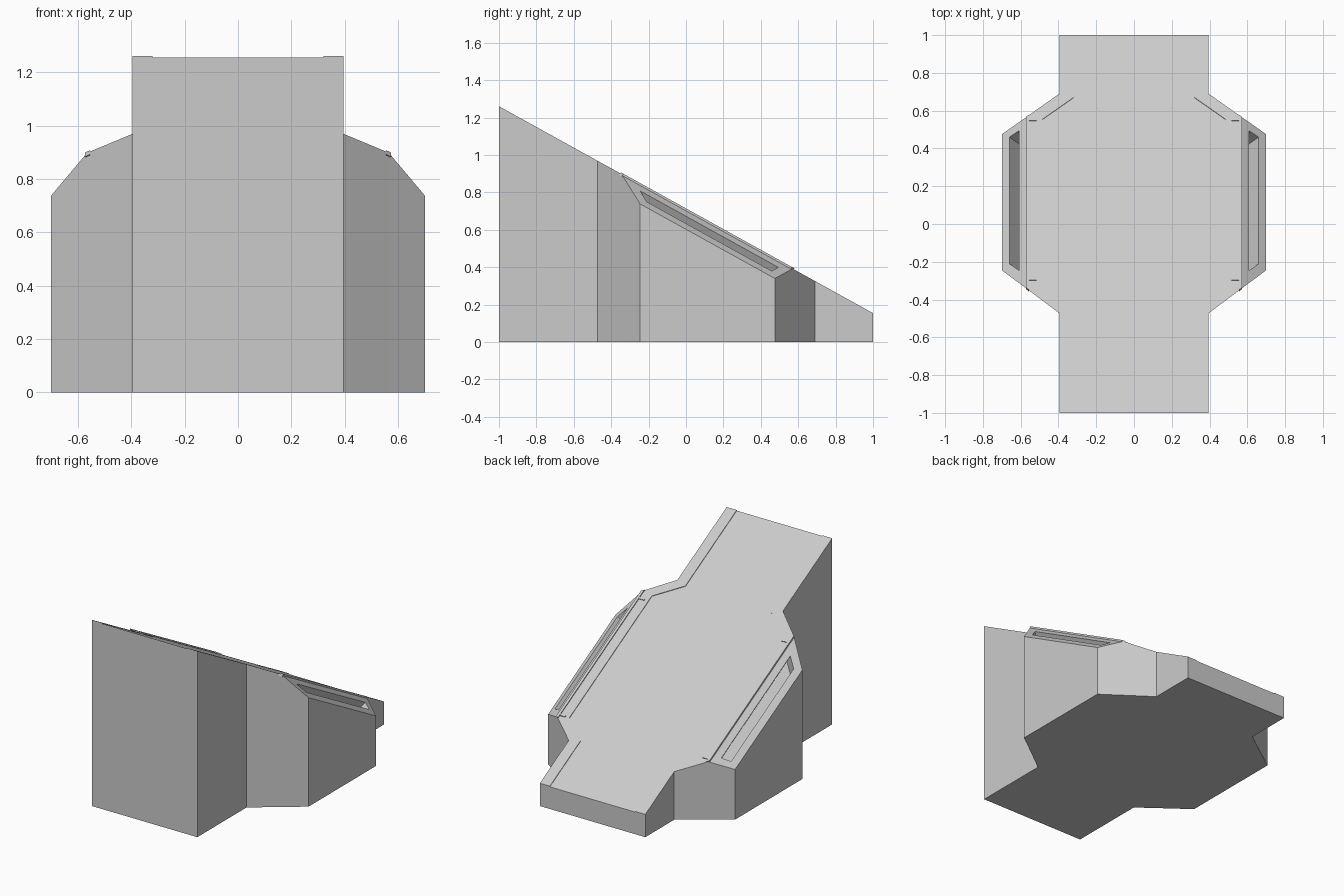
import bpy, bmesh
from mathutils import Vector

if "Cube" in bpy.data.objects:
    bpy.data.objects.remove(bpy.data.objects["Cube"])

SLOPE, MID, DROP, RX = -0.553, 0.7075, 0.778, 0.565


def deck(x, y):
    # Sloping top, falling away more steeply outside the side ridges
    return Vector((x, y, MID + SLOPE * y - DROP * max(0, abs(x) - RX)))


def make(name, verts, faces):
    bm = bmesh.new()
    vs = [bm.verts.new(v) for v in verts]
    for f in faces:
        bm.faces.new([vs[i] for i in f])
    bmesh.ops.recalc_face_normals(bm, faces=bm.faces)
    me = bpy.data.meshes.new(name)
    bm.to_mesh(me)
    bm.free()
    ob = bpy.data.objects.new(name, me)
    bpy.context.collection.objects.link(ob)
    return ob


def slab(name, points, normal, lo, hi):
    # Prism raised or sunk along a normal from points on the deck
    n, k = normal.normalized(), len(points)
    verts = [p + n * lo for p in points] + [p + n * hi for p in points]
    faces = [list(range(k)), list(range(k, 2 * k))]
    faces += [[i, (i + 1) % k, (i + 1) % k + k, i + k] for i in range(k)]
    return make(name, verts, faces)


def cut(body, cutter):
    cutter.hide_render = True
    cutter.display_type = 'WIRE'
    m = body.modifiers.new(cutter.name, 'BOOLEAN')
    m.operation, m.solver, m.object = 'DIFFERENCE', 'EXACT', cutter


# Wedge body
half = [(0.395, -1), (0.395, -0.473), (RX, -0.345), (0.7, -0.245),
        (0.7, 0.475), (RX, 0.57), (0.395, 0.69), (0.395, 1)]
plan = half + [(-x, y) for x, y in reversed(half)]
n = len(plan)
verts = [Vector((x, y, 0)) for x, y in plan] + [deck(x, y) for x, y in plan]
faces = [list(range(n)), [i + n for i in range(n) if abs(plan[i][0]) < 0.69]]
faces += [[i + n for i in range(2, 6)], [i + n for i in range(10, 14)]]
faces += [[i, (i + 1) % n, (i + 1) % n + n, i + n] for i in range(n)]
body = make("wedge_body", verts, faces)

# Shallow sunken deck panel
up = Vector((0, -SLOPE, 1))
inner = [(0.32, -1.1), (0.32, -0.45), (0.487, -0.33),
         (0.487, 0.553), (0.32, 0.67), (0.32, 1.1)]
panel = inner + [(-x, y) for x, y in reversed(inner)]
cut(body, slab("deck_panel_cutter", [deck(*p) for p in panel], up, -0.004, 0.05))

for s, side in ((1, "right"), (-1, "left")):
    # Long slot in each sloping side
    slot = [(0.61, -0.245), (0.66, -0.21), (0.66, 0.46), (0.61, 0.493)]
    out = Vector((s * DROP, -SLOPE, 1))
    cut(body, slab(side + "_slot_cutter", [deck(s * x, y) for x, y in slot],
                   out, -0.09, 0.03))

    # Thin ridge along the crease
    rail = [(0.555, -0.352), (0.573, -0.338), (0.573, 0.564), (0.555, 0.577)]
    pts = [Vector((s * x, y, MID + SLOPE * y)) for x, y in rail]
    slab(side + "_ridge", pts, up, -0.012, 0.006)

    # Small tabs at the ridge ends
    for name, y in (("front", -0.3), ("back", 0.545)):
        tab = [(0.515, y), (0.556, y), (0.556, y + 0.012), (0.515, y + 0.012)]
        slab(side + "_" + name + "_tab", [deck(s * a, b) for a, b in tab],
             up, -0.005, 0.005)
